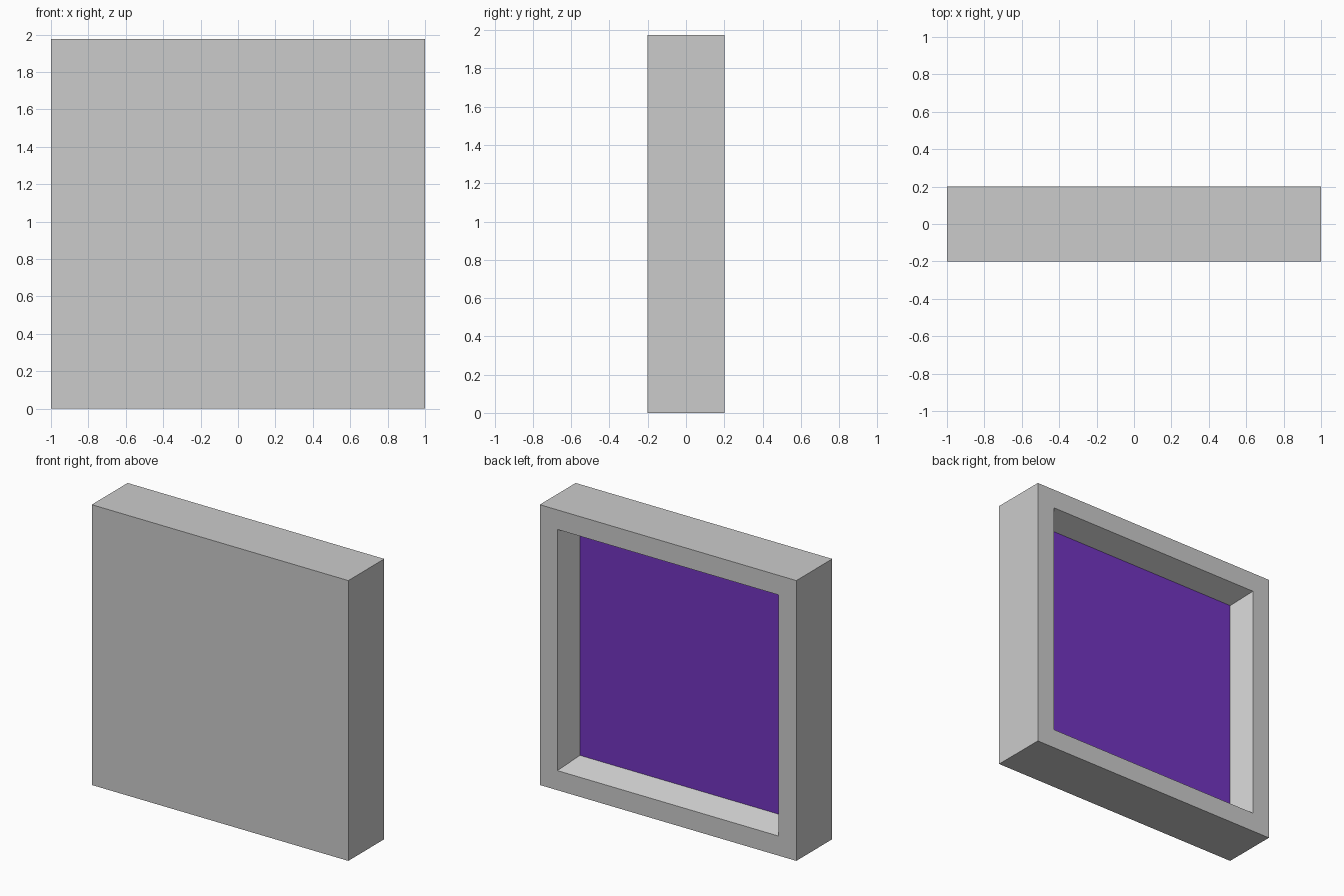
import bpy, bmesh

if "Cube" in bpy.data.objects:
    bpy.data.objects.remove(bpy.data.objects["Cube"])

W, D, H = 1.0, 0.2, 1.975      # half width, half depth, height
RIM = 0.138                    # flat border on the back
TAPER, DEEP = 0.065, 0.157     # slope and depth of the recess


def ring(bm, inset, y):
    """Rectangle of vertices inset from the outline at depth y."""
    x = W - inset
    return [bm.verts.new((px, y, pz)) for px, pz in
            ((-x, inset), (x, inset), (x, H - inset), (-x, H - inset))]


def make(name, bm):
    bmesh.ops.recalc_face_normals(bm, faces=bm.faces)
    mesh = bpy.data.meshes.new(name)
    bm.to_mesh(mesh)
    bm.free()
    obj = bpy.data.objects.new(name, mesh)
    bpy.context.collection.objects.link(obj)
    return obj


# Casing: front slab, sides, rim and sloping recess walls
bm = bmesh.new()
rings = [ring(bm, 0, -D), ring(bm, 0, D), ring(bm, RIM, D),
         ring(bm, RIM + TAPER, D - DEEP)]
bm.faces.new(rings[0])
for a, b in zip(rings, rings[1:]):
    for i in range(4):
        j = (i + 1) % 4
        bm.faces.new((a[i], a[j], b[j], b[i]))
make("casing", bm)

# Coloured panel at the bottom of the recess, facing the back
bm = bmesh.new()
face = bm.faces.new(ring(bm, RIM + TAPER, D - DEEP)[::-1])
panel = make("recessed_panel", bm)
if panel.data.polygons[0].normal.y < 0:
    panel.data.flip_normals()
purple = bpy.data.materials.new("purple")
purple.diffuse_color = (0.17, 0.035, 0.53, 1)
purple.use_nodes = True
purple.node_tree.nodes["Principled BSDF"].inputs["Base Color"].default_value = purple.diffuse_color
panel.data.materials.append(purple)
